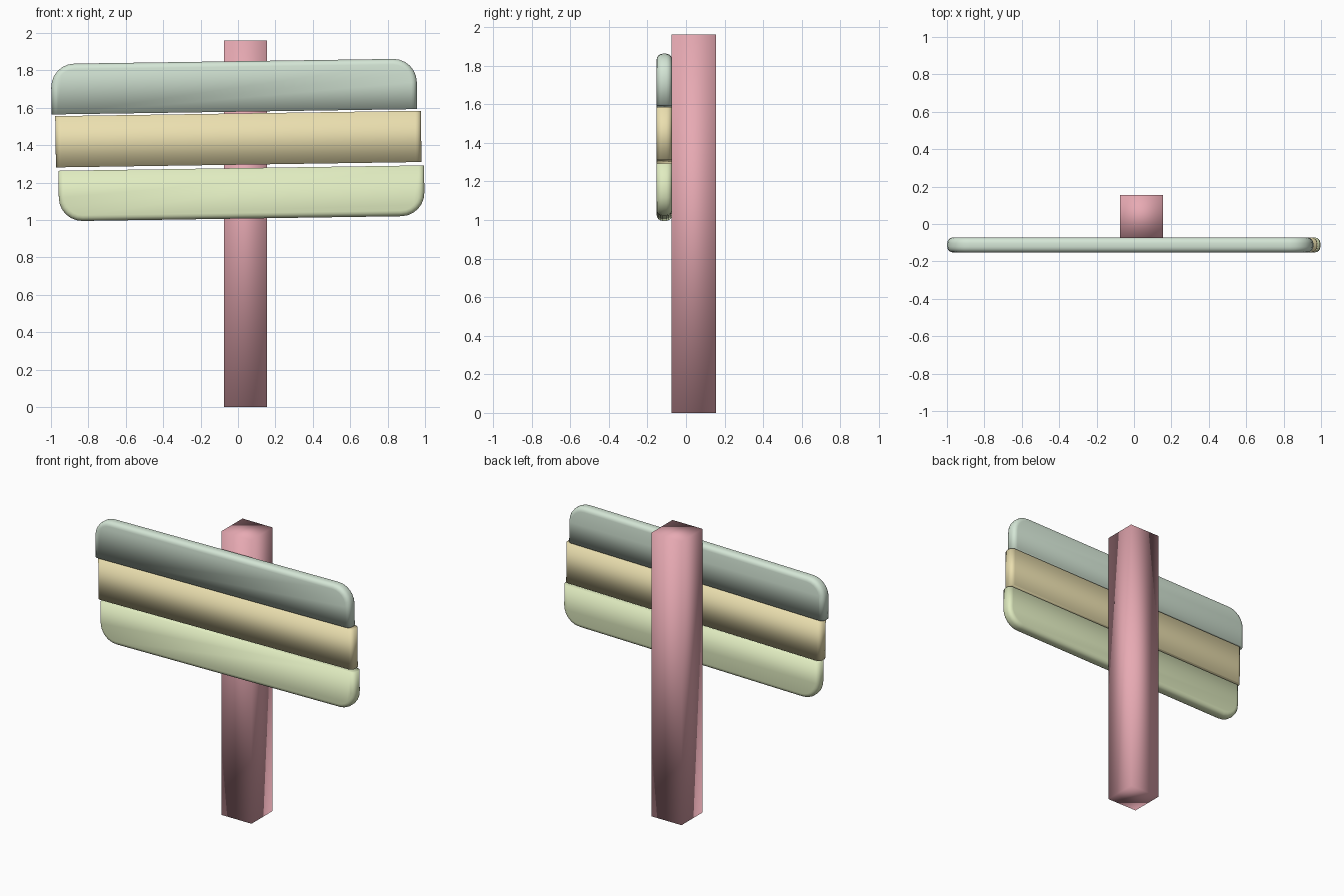
import bpy, bmesh
from math import pi, sin, cos

if "Cube" in bpy.data.objects:
    bpy.data.objects.remove(bpy.data.objects["Cube"])

TILT = 0.0147
LENGTH, THICK, Y_MID = 1.955, 0.08, -0.112


def colour(obj, rgb):
    mat = bpy.data.materials.new(obj.name + "_paint")
    mat.diffuse_color = (*rgb, 1)
    mat.use_nodes = True
    mat.node_tree.nodes["Principled BSDF"].inputs["Base Color"].default_value = mat.diffuse_color
    obj.data.materials.append(mat)


def finish(bm, name, rgb):
    bmesh.ops.recalc_face_normals(bm, faces=bm.faces)
    for f in bm.faces:
        f.smooth = True
    mesh = bpy.data.meshes.new(name)
    bm.to_mesh(mesh)
    bm.free()
    obj = bpy.data.objects.new(name, mesh)
    bpy.context.collection.objects.link(obj)
    colour(obj, rgb)
    return obj


def plank(name, cx, cz, height, round_side, rgb):
    """Board with rounded rims; round_side +1/-1/0 picks which long edge is rounded."""
    hl, hh, r = LENGTH / 2, height / 2, 0.125
    outline = []
    for sx, sz, start in ((1, -1, -pi / 2), (1, 1, 0), (-1, 1, pi / 2), (-1, -1, pi)):
        if sz == round_side:
            for i in range(7):
                a = start + pi / 2 * i / 6
                outline.append((sx * (hl - r) + r * cos(a), sz * (hh - r) + r * sin(a)))
        else:
            outline.append((sx * hl, sz * hh))
    bm = bmesh.new()
    face = bm.faces.new([bm.verts.new((u, -THICK / 2, v)) for u, v in outline])
    ext = bmesh.ops.extrude_face_region(bm, geom=[face])
    bmesh.ops.translate(bm, vec=(0, THICK, 0),
                        verts=[g for g in ext["geom"] if isinstance(g, bmesh.types.BMVert)])

    # round the front and back rims, leaving the sawn long edges square
    def is_rim(e):
        a, b = e.verts
        if abs(a.co.y - b.co.y) > 1e-5:
            return False
        return not any(s != round_side and abs(a.co.z - s * hh) < 1e-5
                       and abs(b.co.z - s * hh) < 1e-5 for s in (1, -1))

    bmesh.ops.bevel(bm, geom=[e for e in bm.edges if is_rim(e)], offset=0.03,
                    segments=4, profile=0.5, affect='EDGES', clamp_overlap=True)
    obj = finish(bm, name, rgb)
    obj.location = (cx, Y_MID, cz)
    obj.rotation_euler = (0, -TILT, 0)
    return obj


# square post
bm = bmesh.new()
bmesh.ops.create_cube(bm, size=1)
bmesh.ops.scale(bm, vec=(0.23, 0.23, 1.96), verts=bm.verts)
post = finish(bm, "post", (0.80, 0.40, 0.45))
post.location = (0.04, 0.041, 0.98)

# three sign boards
plank("top_board", -0.021, 1.714, 0.27, 1, (0.66, 0.79, 0.67))
plank("middle_board", 0.002, 1.433, 0.274, 0, (0.83, 0.74, 0.43))
plank("bottom_board", 0.019, 1.143, 0.27, -1, (0.75, 0.84, 0.53))
